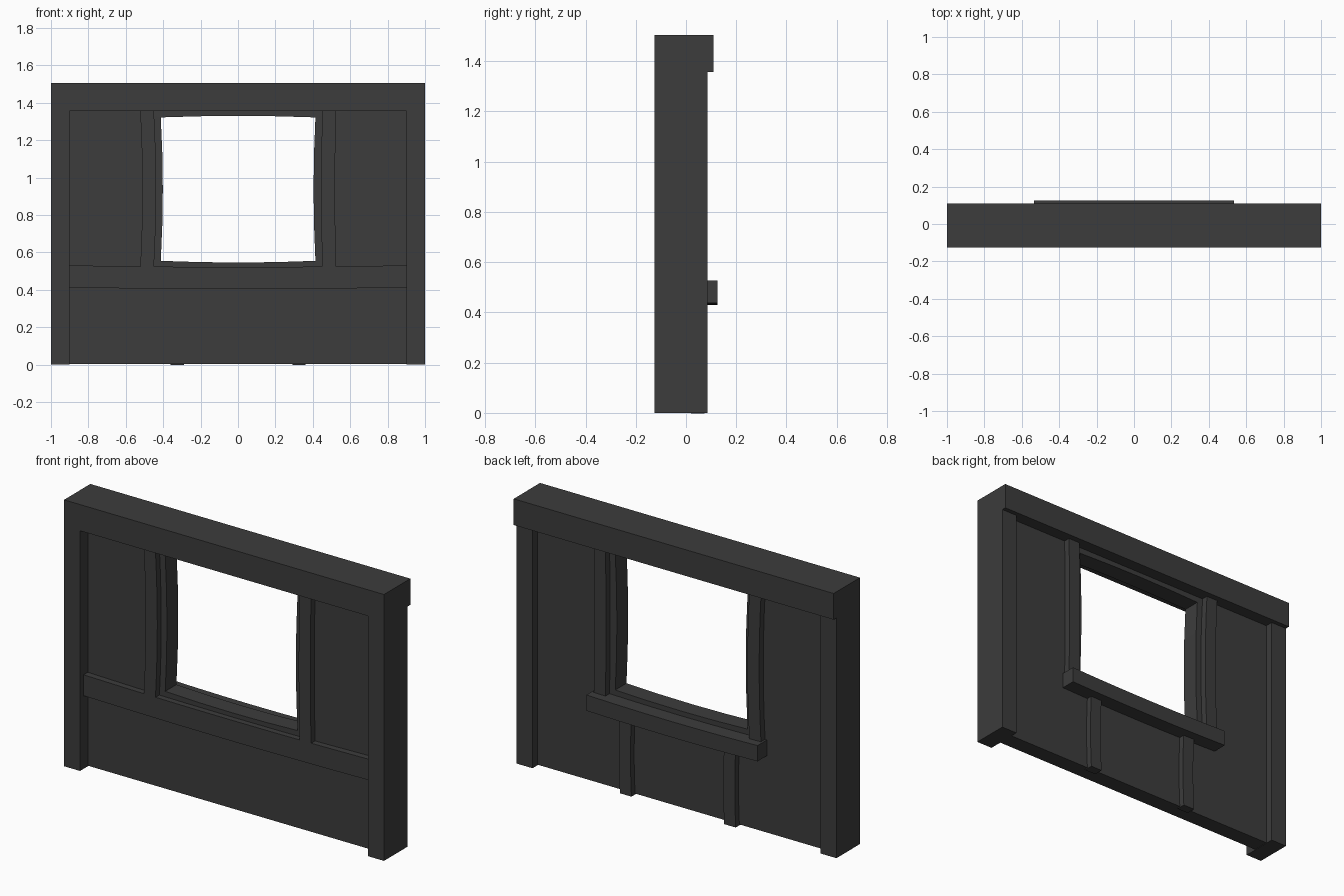
import bpy, bmesh
from mathutils import Vector

if "Cube" in bpy.data.objects:
    bpy.data.objects.remove(bpy.data.objects["Cube"])

dark = bpy.data.materials.new("dark_timber")
dark.diffuse_color = (0.045, 0.045, 0.045, 1)
dark.use_nodes = True
dark.node_tree.nodes["Principled BSDF"].inputs["Base Color"].default_value = dark.diffuse_color


def finish(name, bm):
    bmesh.ops.recalc_face_normals(bm, faces=bm.faces)
    mesh = bpy.data.meshes.new(name)
    bm.to_mesh(mesh)
    bm.free()
    mesh.materials.append(dark)
    obj = bpy.data.objects.new(name, mesh)
    bpy.context.collection.objects.link(obj)
    return obj


def bump(t):
    return 4 * t * (1 - t)


def beam(name, x, y, z, along=2, bow_axis=0, bow=0.0, segs=6):
    """Box between the given ranges, optionally bowed along its length."""
    r = (x, y, z)
    a, b = [i for i in range(3) if i != along]
    n = segs if bow else 1
    bm = bmesh.new()
    rings = []
    for k in range(n + 1):
        t = k / n
        ring = []
        for i, j in ((0, 0), (1, 0), (1, 1), (0, 1)):
            p = Vector((0, 0, 0))
            p[a], p[b] = r[a][i], r[b][j]
            p[along] = r[along][0] + t * (r[along][1] - r[along][0])
            p[bow_axis] += bow * bump(t)
            ring.append(bm.verts.new(p))
        rings.append(ring)
    for r0, r1 in zip(rings, rings[1:]):
        for i in range(4):
            bm.faces.new((r0[i], r0[i - 1], r1[i - 1], r1[i]))
    bm.faces.new(rings[0])
    bm.faces.new(rings[-1])
    return finish(name, bm)


def rect_loop(x0, x1, z0, z1, bows, n=4):
    """Points round a rectangle; bows bend bottom, right, top, left sides."""
    c = [(x0, z0), (x1, z0), (x1, z1), (x0, z1)]
    pts = []
    for s in range(4):
        p, q = c[s], c[(s + 1) % 4]
        for k in range(n):
            t = k / n
            u = [p[0] + (q[0] - p[0]) * t, p[1] + (q[1] - p[1]) * t]
            u[1 - s % 2 if s % 2 == 0 else 0] += bows[s] * bump(t)
            pts.append(u)
    return pts


# plaster wall with a slightly warped window opening
bm = bmesh.new()
outer = rect_loop(-0.95, 0.95, 0.003, 1.42, (0, 0, 0, 0))
inner = rect_loop(-0.413, 0.414, 0.555, 1.322, (-0.009, -0.01, 0.008, 0.011))
of, ob, nf, nb = [[bm.verts.new((px, y, pz)) for px, pz in loop]
                  for loop, y in ((outer, -0.055), (outer, 0.04),
                                  (inner, -0.06), (inner, 0.04))]
for i in range(len(of)):
    for p, q in ((of, nf), (nf, nb), (nb, ob), (ob, of)):
        bm.faces.new((p[i - 1], p[i], q[i], q[i - 1]))
finish("wall_panel", bm)

# outer timber frame
beam("top_beam", (-1, 1), (-0.125, 0.11), (1.357, 1.505), along=0)
for side, s in (("left", -1), ("right", 1)):
    beam(side + "_post", sorted((0.9 * s, s)), (-0.125, 0.085), (0, 1.36))

# window studs, running through the wall; the left one is bowed
for side, s, bow in (("left", -1, 0.012), ("right", 1, -0.004)):
    beam(side + "_window_stud", sorted((0.45 * s, 0.523 * s)),
         (-0.095, 0.077), (0.515, 1.36), bow=bow)
    # short studs under the sill at the back
    beam(side + "_lower_stud", sorted((0.29 * s, 0.362 * s)),
         (0.02, 0.073), (-0.002, 0.45), bow=0.006)

# front rail and back window sill
beam("front_rail", (-0.91, 0.91), (-0.093, -0.03), (0.413, 0.531),
     along=0, bow_axis=2, bow=-0.009)
beam("back_sill", (-0.535, 0.535), (0.02, 0.125), (0.438, 0.527),
     along=0, bow_axis=2, bow=-0.008)
